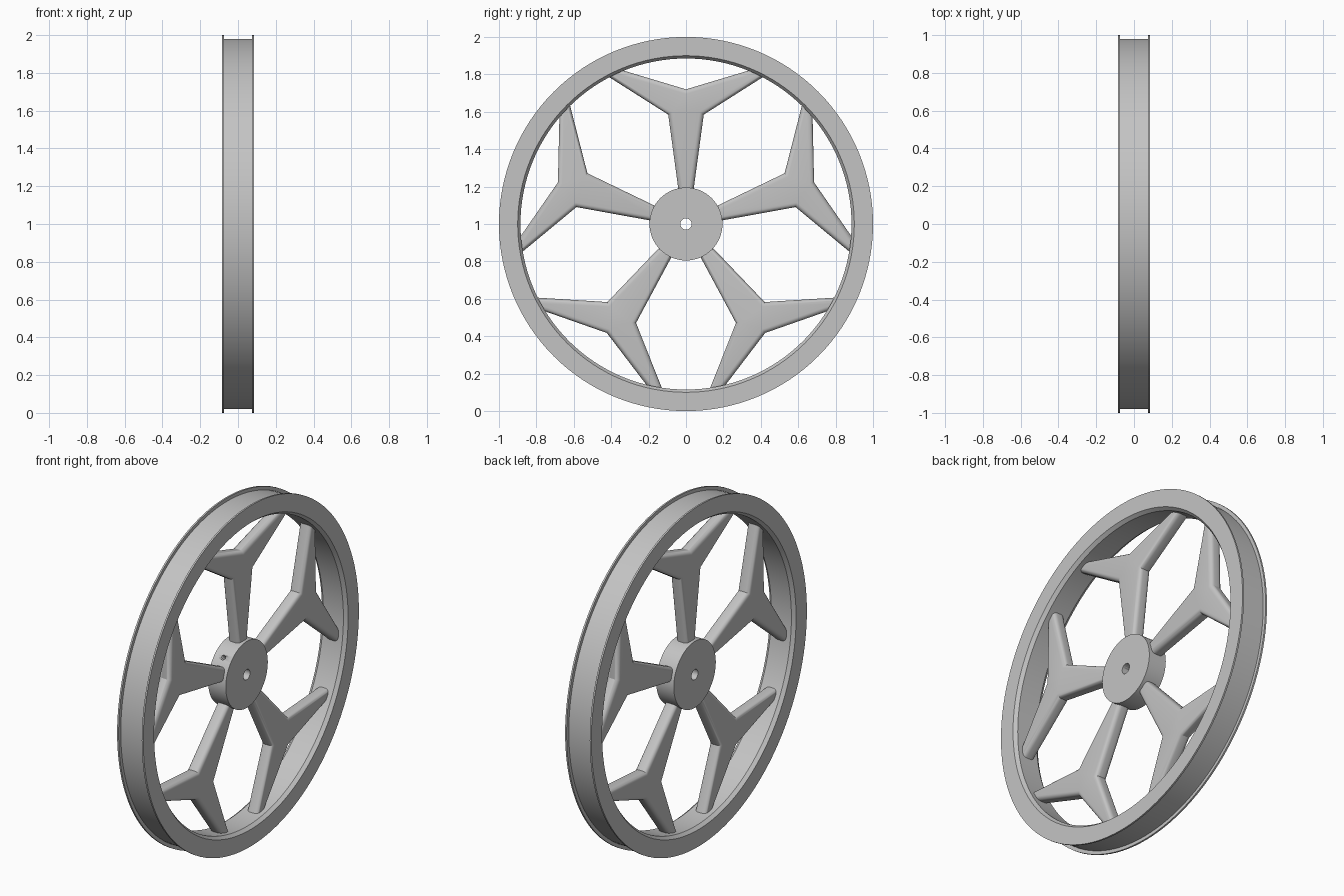
import bpy, bmesh, math
from mathutils import Matrix

cube = bpy.data.objects.get("Cube")
if cube:
    bpy.data.objects.remove(cube, do_unlink=True)

gray = bpy.data.materials.new("plain gray")
gray.use_nodes = True
color = (0.55, 0.55, 0.55, 1)
gray.diffuse_color = color
gray.node_tree.nodes["Principled BSDF"].inputs["Base Color"].default_value = color

CENTER = Matrix.Translation((0, 0, 1))


def finish(name, bm, angle=30):
    """Turn a bmesh into a smooth-shaded object with sharp edges kept."""
    bmesh.ops.recalc_face_normals(bm, faces=bm.faces)
    mesh = bpy.data.meshes.new(name)
    bm.to_mesh(mesh)
    bm.free()
    mesh.materials.append(gray)
    obj = bpy.data.objects.new(name, mesh)
    bpy.context.collection.objects.link(obj)
    bpy.ops.object.select_all(action="DESELECT")
    obj.select_set(True)
    bpy.context.view_layer.objects.active = obj
    bpy.ops.object.shade_smooth_by_angle(angle=math.radians(angle))
    return obj


def lathe(name, half_profile, steps):
    """Spin a closed (x, radius) section, mirrored in x, about the wheel axis."""
    section = half_profile + [(-x, r) for x, r in reversed(half_profile)]
    bm = bmesh.new()
    rings = []
    for i in range(steps):
        a = math.tau * i / steps
        rings.append([bm.verts.new((x, r * math.cos(a), 1 + r * math.sin(a)))
                      for x, r in section])
    n = len(section)
    for i in range(steps):
        a, b = rings[i], rings[(i + 1) % steps]
        for j in range(n):
            k = (j + 1) % n
            bm.faces.new((a[j], a[k], b[k], b[j]))
    return finish(name, bm)


# Rim with two thin flanges and a chamfered inner edge
lathe("rim", [(0.065, 0.885), (0.085, 0.9), (0.085, 1.0), (0.075, 1.0), (0.075, 0.98)], 128)

# Hub with axle bore
hub = lathe("hub", [(0.057, 0.03), (0.057, 0.195)], 64)

# Radial set-screw hole in the hub
bm = bmesh.new()
turn = Matrix.Rotation(math.radians(45), 4, "X")
bmesh.ops.create_cone(bm, cap_ends=True, segments=20, radius1=0.014, radius2=0.014,
                      depth=0.24, matrix=CENTER @ turn @ Matrix.Translation((0, 0, 0.13)))
cutter = finish("screw_hole_cutter", bm)
cutter.hide_render = True
cutter.hide_set(True)
cut = hub.modifiers.new("screw_hole", "BOOLEAN")
cut.operation = "DIFFERENCE"
cut.object = cutter
cut.solver = "EXACT"
bpy.context.view_layer.objects.active = hub
bpy.ops.object.modifier_apply(modifier=cut.name)
bpy.data.objects.remove(cutter, do_unlink=True)

# Forked spokes: mirrored Y outline, extruded, with rounded face edges
HALF_THICK = 0.038
side = [(0.036, 0.15), (0.095, 0.585), (0.45, 0.81), (0.40, 0.84)]
outline = side + [(0, 0.72)] + [(-y, z) for y, z in reversed(side)]
for i in range(5):
    bm = bmesh.new()
    face = bm.faces.new([bm.verts.new((-HALF_THICK, y, z)) for y, z in outline])
    moved = bmesh.ops.extrude_face_region(bm, geom=[face])["geom"]
    bmesh.ops.translate(bm, vec=(2 * HALF_THICK, 0, 0),
                        verts=[v for v in moved if isinstance(v, bmesh.types.BMVert)])
    if not any(all(v.co.x < 0 for v in f.verts) for f in bm.faces):
        bm.faces.new([v for v in bm.verts if v.co.x < 0])
    bmesh.ops.recalc_face_normals(bm, faces=bm.faces)
    rims = [e for e in bm.edges if abs(e.verts[0].co.x - e.verts[1].co.x) < HALF_THICK]
    bmesh.ops.bevel(bm, geom=rims, offset=0.024, segments=5, profile=0.5,
                    affect="EDGES", clamp_overlap=False)
    bm.transform(CENTER @ Matrix.Rotation(math.tau * i / 5, 4, "X"))
    finish(f"spoke_{i + 1}", bm)
